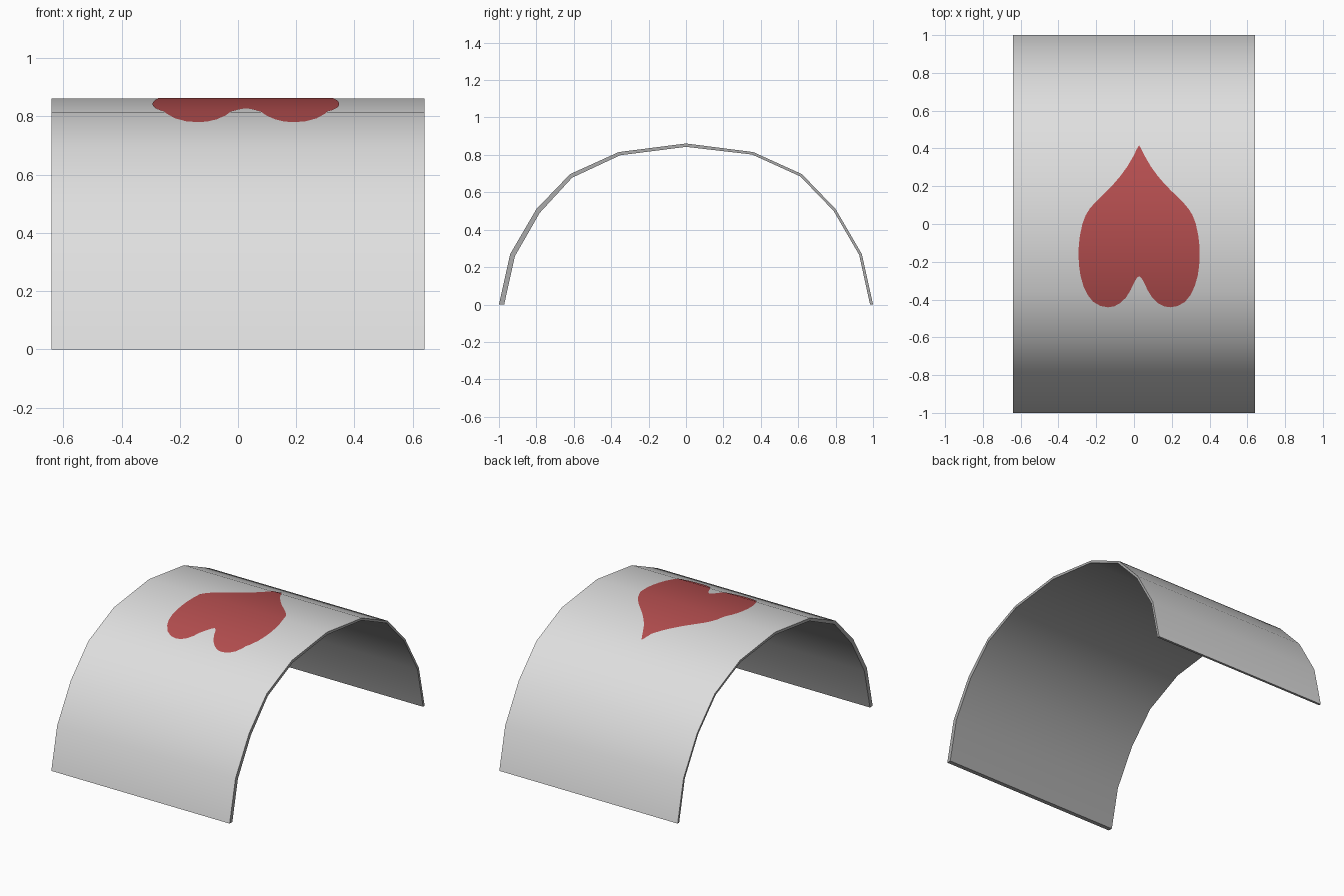
import bpy, bmesh, math
from mathutils import Vector

if "Cube" in bpy.data.objects:
    bpy.data.objects.remove(bpy.data.objects["Cube"])

HALF_WIDTH = 0.64
# Arch cross-section (y, z), front foot to back foot; the wall thins to the back
OUTER = [(-1, 0), (-0.94, 0.27), (-0.8, 0.51), (-0.62, 0.697), (-0.36, 0.815), (0, 0.861),
         (0.36, 0.815), (0.62, 0.697), (0.8, 0.51), (0.94, 0.27), (1, 0)]
INNER = [(-0.972, 0), (-0.915, 0.258), (-0.782, 0.49), (-0.609, 0.678), (-0.352, 0.798), (0, 0.843),
         (0.353, 0.802), (0.611, 0.685), (0.789, 0.501), (0.926, 0.265), (0.984, 0)]


def material(name, color):
    m = bpy.data.materials.new(name)
    m.diffuse_color = (*color, 1)
    m.use_nodes = True
    m.node_tree.nodes["Principled BSDF"].inputs["Base Color"].default_value = m.diffuse_color
    return m


def add_object(name, bm, *mats):
    me = bpy.data.meshes.new(name)
    bm.to_mesh(me)
    bm.free()
    for m in mats:
        me.materials.append(m)
    ob = bpy.data.objects.new(name, me)
    bpy.context.collection.objects.link(ob)
    return ob


def arch_height(y):
    for (y0, z0), (y1, z1) in zip(OUTER, OUTER[1:]):
        if y0 <= y <= y1:
            return z0 + (z1 - z0) * (y - y0) / (y1 - y0)


# Curved shell: rings of four corners joined across the width
bm = bmesh.new()
rings = []
for o, i in zip(OUTER, INNER):
    rings.append([bm.verts.new((x, *p)) for x, p in
                  ((-HALF_WIDTH, o), (HALF_WIDTH, o), (HALF_WIDTH, i), (-HALF_WIDTH, i))])
for a, b in zip(rings, rings[1:]):
    for k in range(4):
        n = (k + 1) % 4
        face = bm.faces.new((a[k], a[n], b[n], b[k]))
        face.material_index = 0 if k == 0 else 1    # light outside, darker rim and lining
for end in (rings[0], rings[-1]):
    bm.faces.new(end).material_index = 1
bmesh.ops.recalc_face_normals(bm, faces=bm.faces)
shell = add_object("arched_shell", bm, material("light grey", (0.74, 0.74, 0.74)),
                   material("mid grey", (0.41, 0.41, 0.41)))
bpy.context.view_layer.objects.active = shell
shell.select_set(True)
bpy.ops.object.shade_smooth_by_angle(angle=math.radians(40))

# Painted heart: half outline around its own centre line, mirrored
HEART_X = 0.027
HALF = [(0, 0.417), (0.012, 0.397), (0.03, 0.36), (0.062, 0.305), (0.098, 0.255), (0.135, 0.212),
        (0.168, 0.178), (0.2, 0.147), (0.235, 0.112), (0.262, 0.08), (0.282, 0.048), (0.3, 0.002),
        (0.313, -0.06), (0.319, -0.11), (0.321, -0.16), (0.318, -0.22), (0.31, -0.275),
        (0.295, -0.328), (0.273, -0.375), (0.243, -0.412), (0.205, -0.434), (0.165, -0.441),
        (0.132, -0.436), (0.1, -0.419), (0.07, -0.39), (0.045, -0.35), (0.024, -0.305),
        (0.01, -0.283), (0, -0.277)]
outline = HALF + [(-x, y) for x, y in HALF[-2:0:-1]]
bm = bmesh.new()
bm.faces.new([bm.verts.new((HEART_X + x, y, 0)) for x, y in outline])
bmesh.ops.triangulate(bm, faces=bm.faces)
for y in (-0.36, 0, 0.36):          # fold lines of the arch
    bmesh.ops.bisect_plane(bm, geom=bm.verts[:] + bm.edges[:] + bm.faces[:],
                           plane_co=(0, y, 0), plane_no=(0, 1, 0))
bm.normal_update()
for f in bm.faces:
    f.smooth = True
    if f.normal.z < 0:
        f.normal_flip()
for v in bm.verts:
    v.co.z = arch_height(v.co.y) + 0.002
heart = add_object("painted_heart", bm, material("red", (0.47, 0.078, 0.08)))
# shade the heart like the curved shell beneath it
heart.data.normals_split_custom_set_from_vertices(
    [Vector((0, 0.8 * v.co.y, 1)).normalized() for v in heart.data.vertices])
